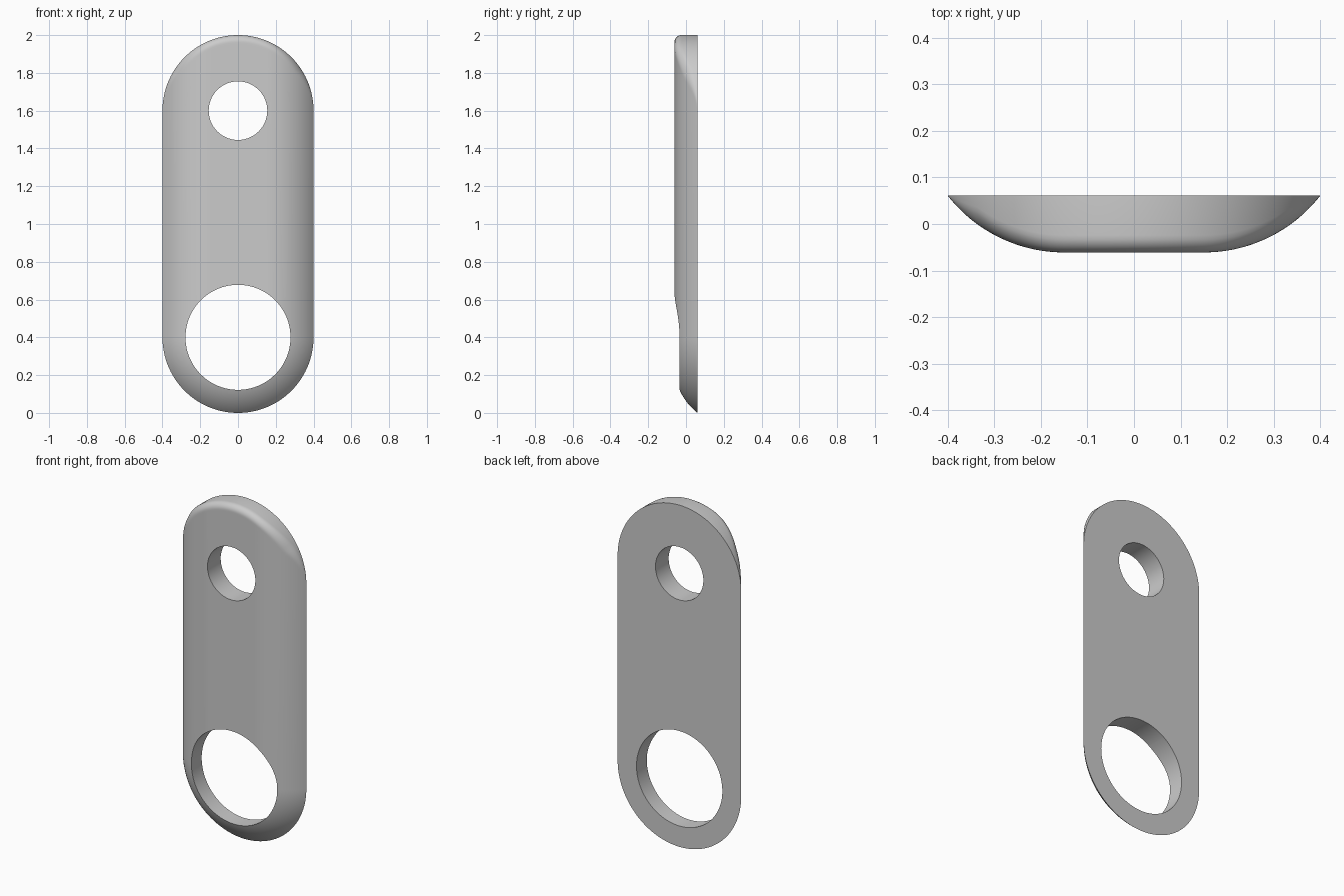
import bpy, bmesh, math

if "Cube" in bpy.data.objects:
    bpy.data.objects.remove(bpy.data.objects["Cube"])

# Main sizes: end radius, half thickness, flat half width, hole radii, end centres
R, T, FLAT = 0.40, 0.061, 0.15
R_TOP, R_BOT = 0.155, 0.278
Z_TOP, Z_BOT = 1.6, 0.4
FILLET, SEG = 0.037, 72
ARC = ((R - FLAT) ** 2 + (2 * T) ** 2) / (4 * T)


def front(d):
    """Front surface: flat centre, then an arc falling back to the rim."""
    e = max(0.0, min(d, R) - FLAT)
    return -T + ARC - math.sqrt(ARC * ARC - e * e)


def front_top(rho, a):
    """Top end: the straight section carried up, with a rounded upper rim."""
    y = front(rho * abs(math.cos(a)))
    wall = T - front(R * abs(math.cos(a)))
    r = min(FILLET, 0.6 * wall)
    e = R - rho
    if e < r:
        y += r - math.sqrt(max(0.0, r * r - (r - e) ** 2))
    return min(y, T)


# Shared stations across the half width, used as x and as radius
half = [R_TOP * math.sin(math.pi / 2 * i / 14) for i in range(15)]
t0 = math.asin(R_TOP / R_BOT)
half += [R_BOT * math.sin(t0 + (math.pi / 2 - t0) * i / 14) for i in range(1, 15)]
half += [R - (R - R_BOT) * (1 - i / 18) ** 1.6 for i in range(1, 19)]
xs = [-x for x in reversed(half[1:])] + half

bm = bmesh.new()


def grid(rows):
    vs = [[bm.verts.new(p) for p in row] for row in rows]
    for r0, r1 in zip(vs, vs[1:]):
        for j in range(len(r0) - 1):
            bm.faces.new((r0[j], r0[j + 1], r1[j + 1], r1[j]))


# Straight middle, ending on the two hole rims
grid([[(x, front(abs(x)), Z_BOT + math.sqrt(max(0, R_BOT ** 2 - x * x))),
       (x, front(abs(x)), Z_TOP - math.sqrt(max(0, R_TOP ** 2 - x * x)))]
      for x in xs])

# Rounded ends around the holes
angles = [math.pi * i / SEG for i in range(SEG + 1)]
grid([[(r * math.cos(a), front_top(r, a), Z_TOP + r * math.sin(a))
       for r in half if r > R_TOP - 1e-6] for a in angles])
grid([[(r * math.cos(a), front(r), Z_BOT - r * math.sin(a))
       for r in half if r > R_BOT - 1e-6] for a in angles])
bmesh.ops.remove_doubles(bm, verts=bm.verts[:], dist=1e-5)

# Flat back, plus walls along the holes and the top rim
rim = [e for e in bm.edges if e.is_boundary]
faces = bm.faces[:]
back = {v: bm.verts.new((v.co.x, T, v.co.z)) for v in bm.verts[:]}
for f in faces:
    bm.faces.new([back[v] for v in reversed(f.verts)])
for e in rim:
    a, b = e.verts
    bm.faces.new((a, b, back[b], back[a]))
bmesh.ops.remove_doubles(bm, verts=bm.verts[:], dist=1e-5)
bmesh.ops.recalc_face_normals(bm, faces=bm.faces[:])

mesh = bpy.data.meshes.new("link_plate")
bm.to_mesh(mesh)
bm.free()
plate = bpy.data.objects.new("link_plate", mesh)
bpy.context.collection.objects.link(plate)

grey = bpy.data.materials.new("light_grey")
grey.diffuse_color = (0.6, 0.6, 0.6, 1)
grey.use_nodes = True
grey.node_tree.nodes["Principled BSDF"].inputs["Base Color"].default_value = grey.diffuse_color
mesh.materials.append(grey)

bpy.context.view_layer.objects.active = plate
plate.select_set(True)
bpy.ops.object.shade_smooth_by_angle(angle=math.radians(30))
